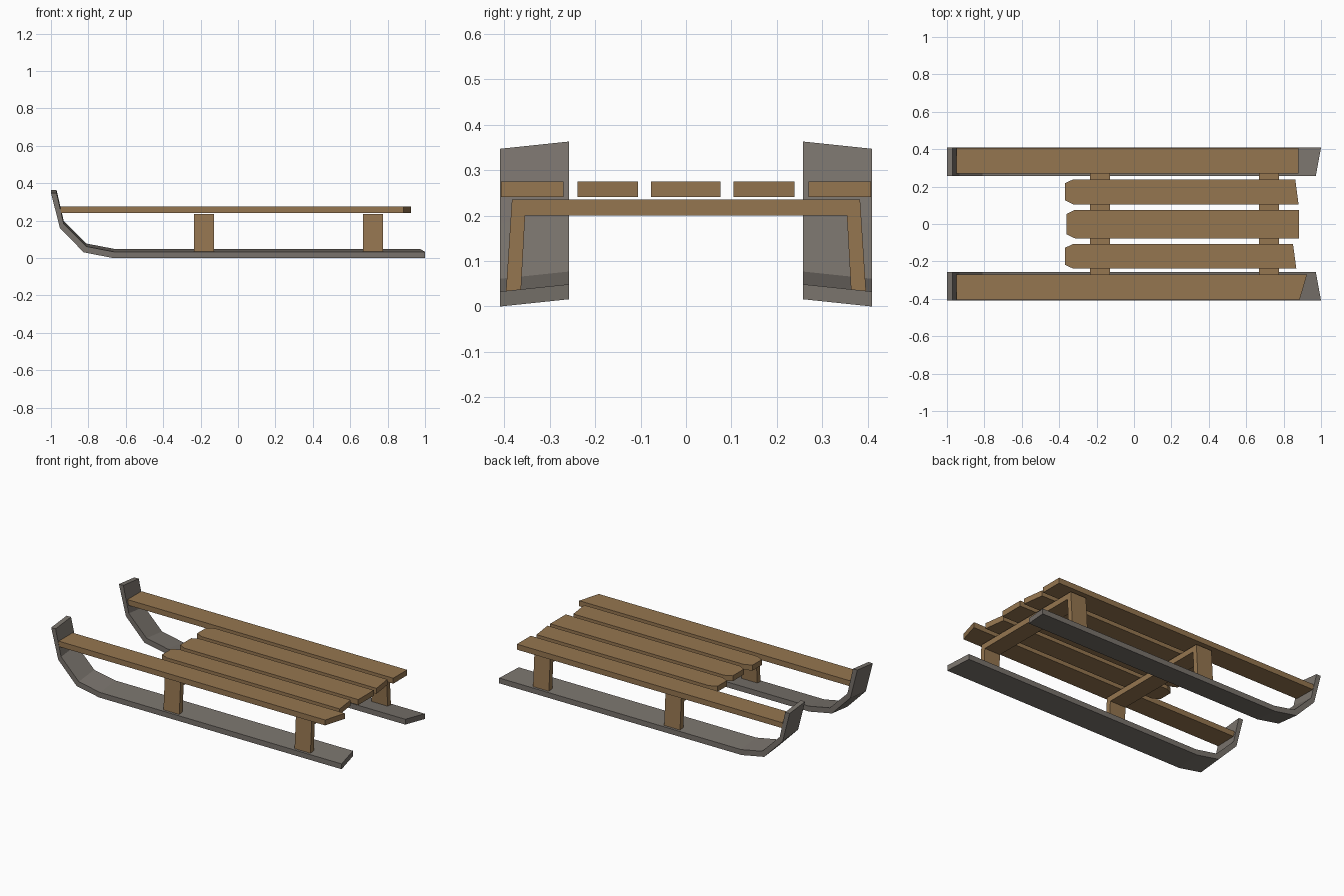
import bpy, bmesh

if "Cube" in bpy.data.objects:
    bpy.data.objects.remove(bpy.data.objects["Cube"])


def material(name, rgb):
    m = bpy.data.materials.new(name)
    m.diffuse_color = (*rgb, 1)
    m.use_nodes = True
    m.node_tree.nodes["Principled BSDF"].inputs["Base Color"].default_value = m.diffuse_color
    return m


wood = material("wood", (0.30, 0.18, 0.08))
grey = material("grey_wood", (0.19, 0.17, 0.15))


def loft(name, ring_a, ring_b, mat):
    """Closed solid between two matching outlines."""
    bm = bmesh.new()
    a = [bm.verts.new(p) for p in ring_a]
    b = [bm.verts.new(p) for p in ring_b]
    bm.faces.new(a)
    bm.faces.new(b[::-1])
    for i in range(len(a)):
        j = (i + 1) % len(a)
        bm.faces.new((a[j], a[i], b[i], b[j]))
    bmesh.ops.recalc_face_normals(bm, faces=bm.faces)
    mesh = bpy.data.meshes.new(name)
    bm.to_mesh(mesh)
    bm.free()
    mesh.materials.append(mat)
    ob = bpy.data.objects.new(name, mesh)
    bpy.context.collection.objects.link(ob)
    return ob


def board(name, outline, z0=0.241, z1=0.275):
    return loft(name, [(x, y, z0) for x, y in outline],
                [(x, y, z1) for x, y in outline], wood)


# Runners: upturned profile, tilted inward, with a slanted rear cut
under = [(1.0, 0.0), (-0.67, 0.0), (-0.825, 0.03), (-0.952, 0.16), (-1.0, 0.347)]
upper = [(-0.97, 0.347), (-0.932, 0.183), (-0.81, 0.061), (-0.665, 0.033), (1.0, 0.033)]
profile = under + upper
runner = loft("runners",
              [(x, -0.409, z) for x, z in profile],
              [(0.972 if x == 1.0 else x, -0.257, z + 0.016) for x, z in profile], grey)
mirror = runner.modifiers.new("Mirror", "MIRROR")
mirror.use_axis = (False, True, False)

# Side rails, each with its own rear cut
board("left_rail", [(-0.95, 0.27), (0.88, 0.27), (0.88, 0.407), (-0.95, 0.407)])
board("right_rail", [(-0.95, -0.407), (0.885, -0.407), (0.925, -0.27), (-0.95, -0.27)])

# Seat slats with clipped front corners: y range, front x, rear x at each edge
slats = [(0.105, 0.239, -0.37, 0.88, 0.862),
         (-0.077, 0.076, -0.36, 0.882, 0.882),
         (-0.239, -0.106, -0.37, 0.868, 0.85)]
for i, (y0, y1, xf, r0, r1) in enumerate(slats):
    board(f"seat_slat_{i + 1}",
          [(xf, y0 + 0.022), (xf + 0.045, y0), (r0, y0),
           (r1, y1), (xf + 0.045, y1), (xf, y1 - 0.022)])

# Leg frames: two splayed legs joined by a crossbar
half = [(0.354, 0.2), (0.363, 0.037), (0.396, 0.034), (0.383, 0.235)]
frame = half + [(-y, z) for y, z in half[::-1]]
for name, x0, x1 in (("front_leg_frame", -0.236, -0.127), ("rear_leg_frame", 0.667, 0.776)):
    loft(name, [(x0, y, z) for y, z in frame], [(x1, y, z) for y, z in frame], wood)
